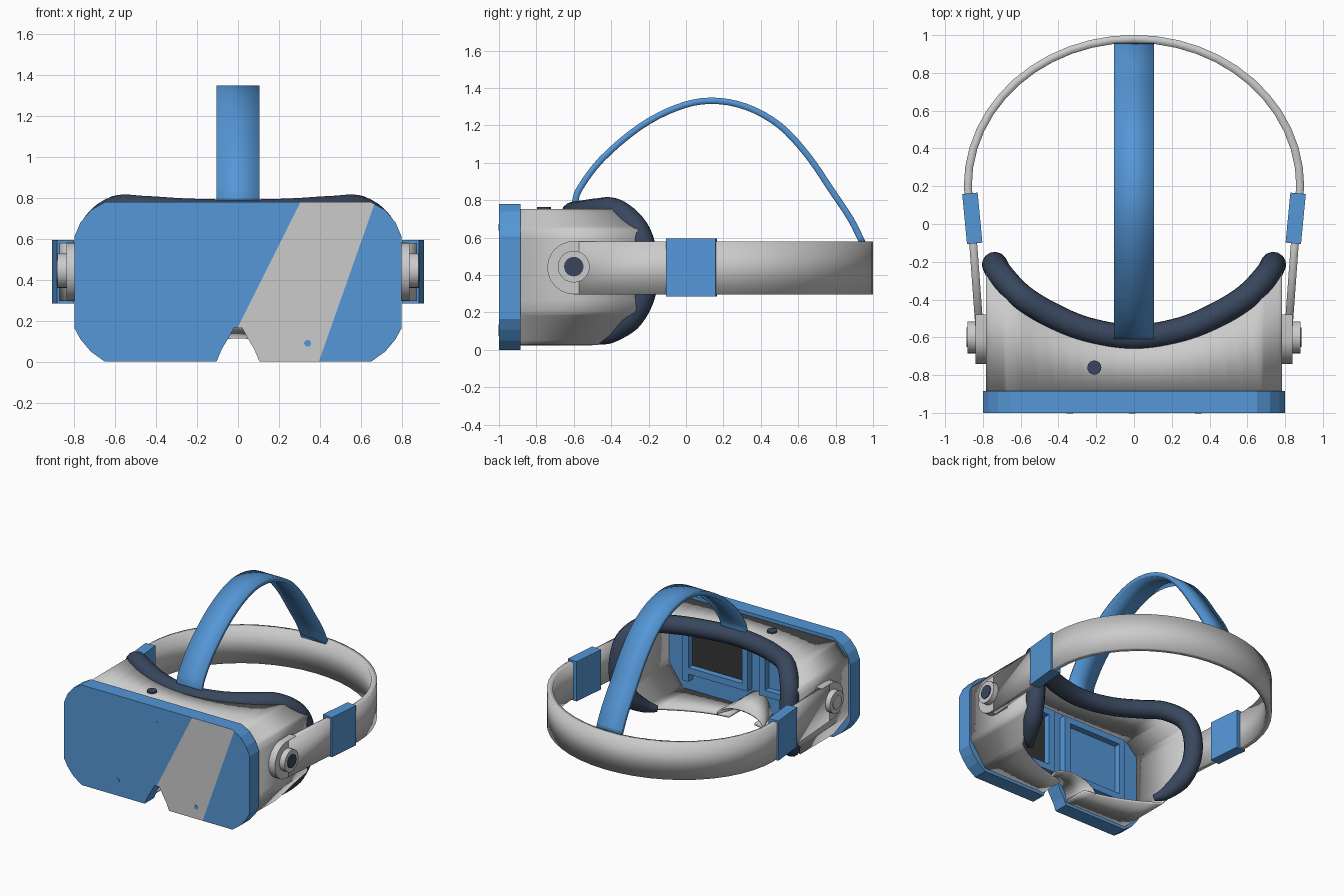
import bpy, bmesh
from math import sin, cos, pi, atan2, radians
from mathutils import Vector

if "Cube" in bpy.data.objects:
    bpy.data.objects.remove(bpy.data.objects["Cube"])


def material(name, rgb):
    m = bpy.data.materials.new(name)
    m.use_nodes = True
    m.diffuse_color = (*rgb, 1)
    m.node_tree.nodes["Principled BSDF"].inputs["Base Color"].default_value = (*rgb, 1)
    return m


BLUE = material("blue", (0.09, 0.31, 0.68))
GREY = material("light grey", (0.6, 0.6, 0.6))
NAVY = material("navy foam", (0.04, 0.062, 0.11))
DARK = material("charcoal", (0.035, 0.035, 0.035))


def finish(name, bm, *mats, smooth=30):
    bmesh.ops.recalc_face_normals(bm, faces=bm.faces)
    me = bpy.data.meshes.new(name)
    bm.to_mesh(me)
    bm.free()
    ob = bpy.data.objects.new(name, me)
    bpy.context.collection.objects.link(ob)
    for m in mats:
        me.materials.append(m)
    bpy.ops.object.select_all(action="DESELECT")
    ob.select_set(True)
    bpy.context.view_layer.objects.active = ob
    if smooth:
        bpy.ops.object.shade_smooth_by_angle(angle=radians(smooth))
    return ob


def prism_mesh(outline, lo, hi, axis):
    """Extrude a 2D outline along one axis."""
    place = {"x": lambda a, b, h: (h, a, b),
             "y": lambda a, b, h: (a, h, b),
             "z": lambda a, b, h: (a, b, h)}[axis]
    bm = bmesh.new()
    rings = [[bm.verts.new(place(a, b, h)) for a, b in outline] for h in (lo, hi)]
    for r in rings:
        bm.faces.new(r)
    n = len(outline)
    for i in range(n):
        j = (i + 1) % n
        bm.faces.new((rings[0][i], rings[0][j], rings[1][j], rings[1][i]))
    return bm


def prism(name, outline, lo, hi, axis, mat):
    return finish(name, prism_mesh(outline, lo, hi, axis), mat)


def circle(a, b, r, n=24, start=0, sweep=2 * pi):
    return [(a + r * cos(start + sweep * i / n), b + r * sin(start + sweep * i / n)) for i in range(n)]


def rect(a0, a1, b0, b1):
    return [(a0, b0), (a1, b0), (a1, b1), (a0, b1)]


def loft(name, front, back, mat, thickness):
    """Sheet between two rows of points, given thickness."""
    bm = bmesh.new()
    a, b = ([bm.verts.new(p) for p in row] for row in (front, back))
    for i in range(len(a) - 1):
        bm.faces.new((a[i], a[i + 1], b[i + 1], b[i]))
    ob = finish(name, bm, mat)
    mod = ob.modifiers.new("thickness", "SOLIDIFY")
    mod.thickness, mod.offset = thickness, 0
    return ob


def ribbon(name, path, half, thickness, mat):
    half = Vector(half)
    return loft(name, [Vector(p) - half for p in path], [Vector(p) + half for p in path], mat, thickness)


def smooth_path(pts, n=5):
    """Catmull-Rom curve through the points."""
    p = [Vector(q) for q in pts]
    p = [2 * p[0] - p[1]] + p + [2 * p[-1] - p[-2]]
    out = []
    for a, b, c, d in zip(p, p[1:], p[2:], p[3:]):
        for i in range(n):
            t = i / n
            out.append(0.5 * (2 * b + (c - a) * t + (2 * a - 5 * b + 4 * c - d) * t * t
                              + (3 * b - a - 3 * c + d) * t ** 3))
    return out + [p[-2]]


def mirrored(half):
    return half + [(-a, b) for a, b in reversed(half)]


# Front plate with nose notch and a slanted grey stripe on its front face
half = [(0.02, 0.165), (0.05, 0.11), (0.08, 0.06), (0.105, 0), (0.65, 0), (0.72, 0.05), (0.77, 0.11),
        (0.8, 0.165), (0.8, 0.61), (0.77, 0.68), (0.72, 0.74), (0.65, 0.78)]
bm = prism_mesh(mirrored(half), -1, -0.885, "y")
bm.normal_update()
is_front = lambda f: f.calc_center_median().y < -0.999
bmesh.ops.triangulate(bm, faces=[f for f in bm.faces if is_front(f)])
stripe = [(0, 0.17, 0.5), (0.395, 0, 0.3525)]
for x, z, slope in stripe:
    faces = [f for f in bm.faces if is_front(f)]
    geom = faces + list({e for f in faces for e in f.edges}) + list({v for f in faces for v in f.verts})
    bmesh.ops.bisect_plane(bm, geom=geom, plane_co=(x, -1, z), plane_no=(1, 0, -slope))
for f in bm.faces:
    c = f.calc_center_median()
    left, right = (x + (c.z - z) * s for x, z, s in stripe)
    f.material_index = int(is_front(f) and left < c.x < right)
finish("front_plate", bm, BLUE, GREY, smooth=0)

# Small tracking sensors on the plate
for i, (x, z) in enumerate([(-0.01, 0.655), (-0.34, 0.12), (0.34, 0.09)]):
    prism(f"sensor_{i + 1}", circle(x, z, 0.017, 12), -1.002, -0.99, "y", BLUE)


# Hollow body whose back edge follows the face
def back_y(x, z):
    k = (z - 0.4) / 0.36
    return -0.55 + 0.32 * (x / 0.775) ** 2 - (0.06 if k > 0 else 0.14) * k * k


corners = [(0.11, 0.033), (0.65, 0.033), (0.775, 0.21), (0.775, 0.64), (0.67, 0.745), (0, 0.745)]
half = []
for (x0, z0), (x1, z1) in zip(corners, corners[1:]):
    half += [(x0 + (x1 - x0) * i / 8, z0 + (z1 - z0) * i / 8) for i in range(8)]
ring = mirrored(half + [(0.001, 0.745)])
loft("body_shell", [(x, -0.89, z) for x, z in ring], [(x, back_y(x, z), z) for x, z in ring], GREY, 0.018)

# Nose guard flaring from the notch toward the face
arch = [(cos(pi * i / 12), sin(pi * i / 12)) for i in range(13)]
loft("nose_guard", [(0.11 * a, -0.89, 0.03 + 0.15 * b) for a, b in arch],
     [(0.2 * a, -0.67, 0.03 + 0.09 * b) for a, b in arch], GREY, 0.012)

# Face foam, a tube along the back edge
half = [(0.58, -0.47, 0.05), (0.64, -0.4, 0.085), (0.7, -0.29, 0.18), (0.732, -0.225, 0.32),
        (0.735, -0.22, 0.5), (0.705, -0.27, 0.65), (0.6, -0.38, 0.742), (0.45, -0.475, 0.742),
        (0.25, -0.56, 0.73)]
path = smooth_path(half + [(0, -0.6, 0.725)] + [(-x, y, z) for x, y, z in reversed(half)], 6)
data = bpy.data.curves.new("face_foam", "CURVE")
data.dimensions, data.bevel_depth, data.bevel_resolution, data.use_fill_caps = "3D", 0.068, 5, True
spline = data.splines.new("POLY")
spline.points.add(len(path) - 1)
for i, (pt, co) in enumerate(zip(spline.points, path)):
    pt.co = (*co, 1)
    pt.radius = min(1, 0.35 + 0.06 * min(i, len(path) - 1 - i))
data.materials.append(NAVY)
foam = bpy.data.objects.new("face_foam", data)
bpy.context.collection.objects.link(foam)
bpy.ops.object.select_all(action="DESELECT")
foam.select_set(True)
bpy.context.view_layer.objects.active = foam
bpy.ops.object.convert(target="MESH")
bpy.ops.object.shade_smooth()

# Eye frames and screen inside the body
for side, s, mat in (("left", 1, DARK), ("right", -1, BLUE)):
    span = lambda a, b: sorted((s * a, s * b))
    for part, (a, b), z0, z1 in (("inner", (0.05, 0.1), 0.19, 0.7), ("outer", (0.56, 0.61), 0.13, 0.7),
                                 ("top", (0.1, 0.56), 0.65, 0.7), ("bottom", (0.1, 0.56), 0.19, 0.24)):
        prism(f"{side}_frame_{part}", rect(*span(a, b), z0, z1), -0.886, -0.83, "y", BLUE)
    prism(f"{side}_screen", rect(*span(0.1, 0.56), 0.24, 0.65), -0.886, -0.878, "y", mat)

# Power button on top
prism("top_button", circle(-0.21, -0.76, 0.037), 0.74, 0.765, "z", NAVY)

# Side pivots and strap clips
pod = circle(-0.6, 0.44, 0.142, 12, pi / 2, pi) + [(-0.6, 0.298), (-0.48, 0.298), (-0.48, 0.582)]
for side, s in (("left", 1), ("right", -1)):
    prism(f"{side}_pivot_plate", pod, s * 0.775, s * 0.838, "x", GREY)
    prism(f"{side}_pivot_boss", circle(-0.6, 0.445, 0.085), s * 0.82, s * 0.882, "x", GREY)
    prism(f"{side}_pivot_button", circle(-0.6, 0.445, 0.052), s * 0.86, s * 0.888, "x",
          NAVY if s > 0 else GREY)
    clip = prism(f"{side}_strap_clip", rect(-0.041, 0.041, -0.133, 0.133), 0.285, 0.595, "z", BLUE)
    clip.location = (s * 0.856, 0.03, 0)
    clip.rotation_euler.z = -s * atan2(0.025, 0.26)

# Rear band around the head
arc = [(0.88 * cos(pi * i / 24), 0.2 + 0.78 * sin(pi * i / 24), 0.438) for i in range(25)]
arm = [(0.815, -0.6, 0.438), (0.85, -0.12, 0.438)]
ribbon("rear_band", arm + arc + [(-x, y, z) for x, y, z in reversed(arm)], (0, 0, 0.142), 0.042, GREY)

# Strap over the top of the head
profile = [(-0.595, 0.78), (-0.57, 0.86), (-0.45, 1.02), (-0.25, 1.19), (-0.05, 1.295), (0.13, 1.332),
           (0.32, 1.3), (0.5, 1.2), (0.65, 1.04), (0.78, 0.85), (0.88, 0.7), (0.945, 0.57)]
ribbon("top_strap", smooth_path([(0, y, z) for y, z in profile], 4), (0.105, 0, 0), 0.034, BLUE)
